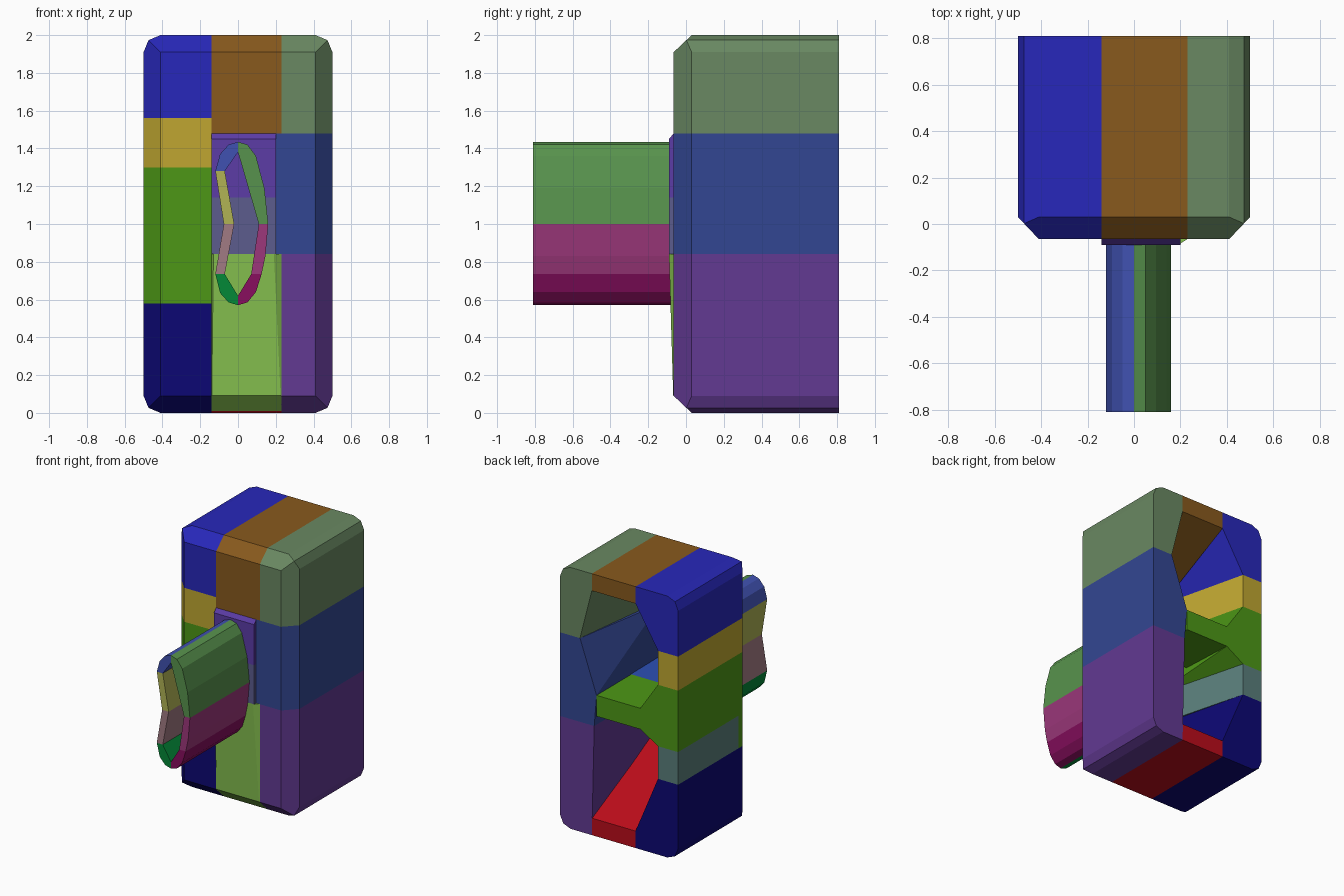
import bpy, bmesh
from math import cos, sin, radians
from mathutils import Vector

if "Cube" in bpy.data.objects:
    bpy.data.objects.remove(bpy.data.objects["Cube"])

FRONT, FLOOR, BACK = -0.065, 0.03, 0.81   # front skin, cavity floor, open rear rim


def outer_planes():
    """Planes trimming the body: front chamfers and rounded vertical outline corners."""
    planes = []
    for s in (-1, 1):
        planes.append((Vector((s * .5, .03, 1)), Vector((s * .095, -.09, 0))))
        planes.append((Vector((0, .03, 1 + s)), Vector((0, -.09, s * .095))))
        for t in (-1, 1):
            p = Vector((s * .4736, 0, 1 + t * .9736))
            for a in (22.5, 67.5):
                planes.append((p, Vector((s * cos(radians(a)), 0, t * sin(radians(a))))))
    return planes


PLANES = outer_planes()


def rehull(bm):
    co = [v.co.copy() for v in bm.verts]
    bm.clear()
    for c in co:
        bm.verts.new(c)
    res = bmesh.ops.convex_hull(bm, input=bm.verts[:])
    loose = [v for v in bm.verts if not v.link_faces]
    bmesh.ops.delete(bm, geom=loose, context='VERTS')


def hull(name, color, pts, trim=True):
    """Convex solid around pts, trimmed to the chamfered outline."""
    bm = bmesh.new()
    for p in pts:
        bm.verts.new(p)
    rehull(bm)
    if trim:
        for co, no in PLANES:
            if max((v.co - co).dot(no) for v in bm.verts) > 1e-5:
                bmesh.ops.bisect_plane(bm, geom=bm.verts[:] + bm.edges[:] + bm.faces[:],
                                       dist=1e-6, plane_co=co, plane_no=no, clear_outer=True)
                rehull(bm)
    bmesh.ops.remove_doubles(bm, verts=bm.verts[:], dist=1e-5)
    bmesh.ops.dissolve_limit(bm, angle_limit=radians(.5), verts=bm.verts[:], edges=bm.edges[:])
    bmesh.ops.recalc_face_normals(bm, faces=bm.faces[:])
    me = bpy.data.meshes.new(name)
    bm.to_mesh(me)
    bm.free()
    mat = bpy.data.materials.new(name + "_color")
    mat.diffuse_color = [((c / 255) ** 2.2) for c in color] + [1]
    mat.use_nodes = True
    mat.node_tree.nodes["Principled BSDF"].inputs["Base Color"].default_value = mat.diffuse_color
    me.materials.append(mat)
    ob = bpy.data.objects.new(name, me)
    bpy.context.collection.objects.link(ob)
    return ob


def block(x0, x1, y0, y1, z0, z1):
    return [(x, y, z) for x in (x0, x1) for y in (y0, y1) for z in (z0, z1)]


def wall(name, color, x0, x1, z0, z1, rim, y0=FRONT):
    """Wall segment: full cell at the front, narrowing to its rim profile at the back."""
    hull(name, color, block(x0, x1, y0, FLOOR, z0, z1) + [(x, BACK, z) for x, z in rim])


BLUE, BROWN, SAGE = (44, 44, 185), (135, 90, 35), (105, 135, 98)
YELLOW, GREEN, TEAL, NAVY = (190, 165, 52), (78, 150, 28), (90, 125, 122), (20, 16, 115)
INDIGO, PURPLE, RED, LIME = (54, 72, 145), (98, 60, 145), (185, 20, 32), (132, 190, 80)

# left wall
wall("left_wall_top", BLUE, -.5, -.14, 1.56, 2,
     [(-.5, 2), (-.14, 2), (-.14, 1.87), (-.33, 1.56), (-.5, 1.56)])
wall("left_wall_upper", YELLOW, -.5, -.14, 1.3, 1.56,
     [(-.5, 1.3), (-.5, 1.56), (-.33, 1.56), (-.33, 1.3)])
wall("left_wall_middle", GREEN, -.5, -.14, .83, 1.3,
     [(-.5, .83), (-.5, 1.3), (-.33, 1.3), (-.18, 1.08), (-.18, .92), (-.33, .83)])
hull("left_front_plate", GREEN, block(-.5, -.14, FRONT, .08, .58, .83))
hull("left_wall_lower", TEAL, block(-.5, -.14, .08, .09, .58, .83)
     + block(-.5, -.33, .8, BACK, .58, .83))
wall("left_wall_bottom", NAVY, -.5, -.14, 0, .58,
     [(-.5, 0), (-.5, .58), (-.33, .58), (-.14, .13), (-.14, 0)])

# right wall
wall("right_wall_top", SAGE, .23, .5, 1.48, 2,
     [(.23, 2), (.5, 2), (.5, 1.48), (.33, 1.48), (.23, 1.87)])
wall("right_wall_middle", INDIGO, .2, .5, .84, 1.48,
     [(.5, 1.48), (.5, .84), (.21, .84), (.19, 1.08), (.33, 1.48)])
wall("right_wall_bottom", PURPLE, .23, .5, 0, .84,
     [(.5, 0), (.5, .84), (.21, .84), (.23, .13), (.23, 0)])

# top and bottom walls
wall("top_wall", BROWN, -.14, .23, 1.48, 2,
     [(-.14, 2), (.23, 2), (.23, 1.87), (-.14, 1.87)])
wall("bottom_wall", RED, -.14, .23, 0, .52,
     [(-.14, 0), (.23, 0), (.23, .13), (-.14, .13)], y0=.02)

# front panels
hull("lower_front_panel", LIME,
     block(-.14, .23, FRONT, FLOOR, 0, .84) + [(-.13, -.09, .84), (.19, -.09, .84)])
hull("middle_front_panel", (92, 92, 140), block(-.14, .2, -.09, FLOOR, .84, 1.14))
hull("upper_front_panel", (92, 62, 165), block(-.14, .2, -.09, FLOOR, 1.14, 1.45)
     + block(-.14, .2, FRONT, FLOOR, 1.14, 1.48))

# middle bar between the two rear openings
hull("bar_rear", GREEN, block(-.18, .19, .39, BACK, .92, 1.08))
hull("bar_front", (48, 80, 180), block(-.14, .2, FLOOR, .39, .92, 1.08))

# curved hollow tube at the front, one extruded strip per segment
TUBE = [
    ("tube_top", (66, 82, 175), [(-.12, 1.28), (-.07, 1.28), (0, 1.38), (0, 1.435),
                                 (-.05, 1.42), (-.095, 1.37)]),
    ("tube_left_upper", (175, 178, 85), [(-.12, 1.28), (-.07, 1.28), (-.02, 1), (-.075, 1)]),
    ("tube_left_lower", (160, 122, 130), [(-.12, .735), (-.07, .735), (-.02, 1), (-.075, 1)]),
    ("tube_bottom_left", (12, 135, 58), [(-.12, .735), (-.07, .735), (0, .62), (0, .57),
                                         (-.05, .585), (-.095, .635)]),
    ("tube_right_upper", (88, 145, 78), [(0, 1.38), (0, 1.435), (.05, 1.42), (.095, 1.36),
                                         (.14, 1.19), (.16, 1), (.11, 1)]),
    ("tube_right_lower", (155, 58, 122), [(.16, 1), (.11, 1), (.07, .735), (.125, .735),
                                          (.145, .83)]),
    ("tube_bottom_right", (135, 22, 95), [(.07, .735), (.125, .735), (.095, .64), (.05, .585),
                                          (0, .57), (0, .62)]),
]
for name, color, prof in TUBE:
    hull(name, color, [(x, y, z) for x, z in prof for y in (-.81, -.08)], trim=False)
